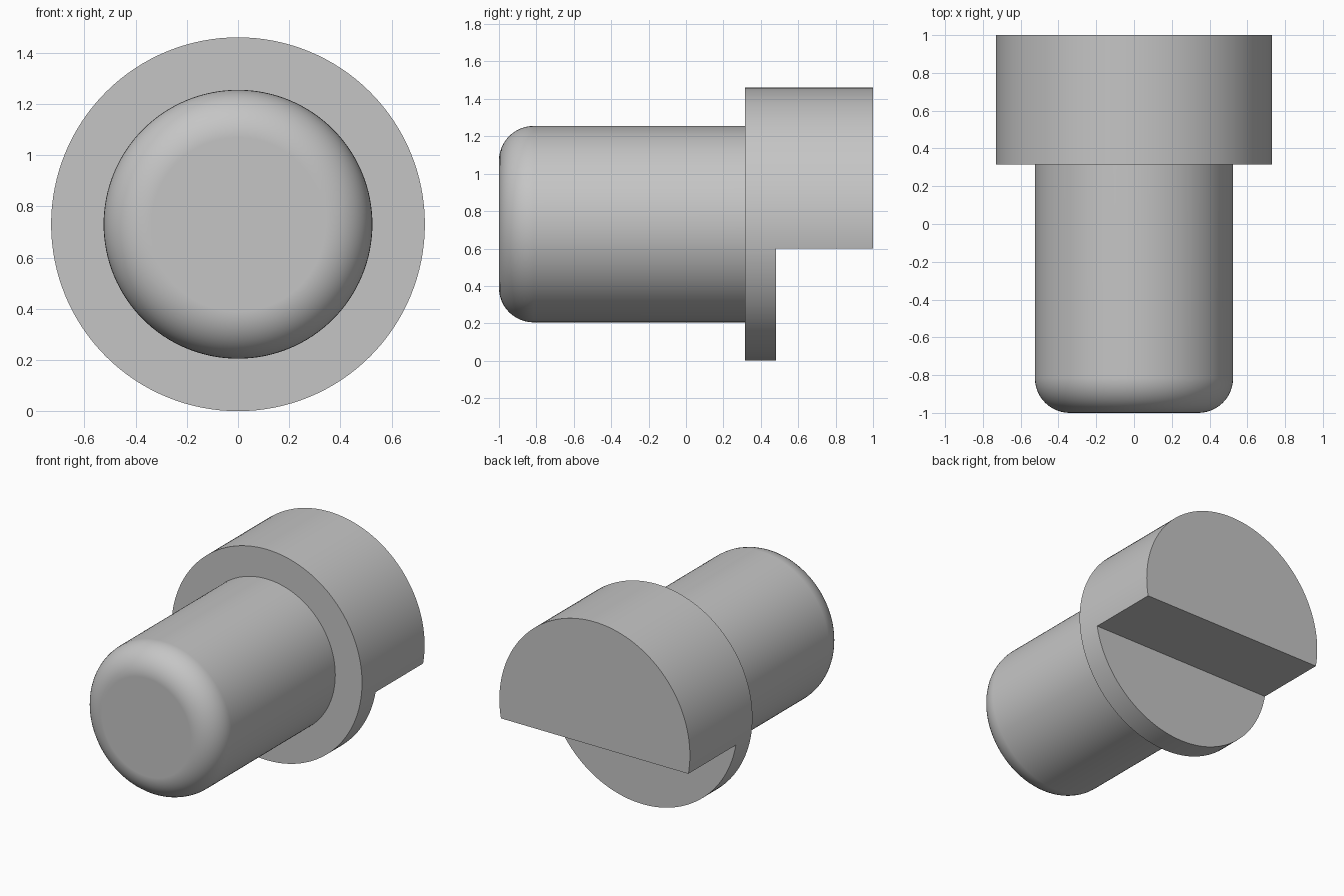
import bpy, bmesh, math
from mathutils import Vector, Matrix

if "Cube" in bpy.data.objects:
    bpy.data.objects.remove(bpy.data.objects["Cube"])

SEGMENTS = 128
AXIS_Z = 0.73          # height of the shared axis, equal to the head radius
HEAD_R, PIN_R, FILLET = 0.73, 0.525, 0.185
HEAD_FRONT, NOTCH_FRONT, BACK = 0.315, 0.48, 1.0
NOTCH_TOP = 0.6

grey = bpy.data.materials.new("plain grey")
grey.use_nodes = True
colour = (0.56, 0.56, 0.56, 1)
grey.diffuse_color = colour
grey.node_tree.nodes["Principled BSDF"].inputs["Base Color"].default_value = colour


def lathe(name, profile):
    """Revolve (radius, y) points about the lengthwise axis and cap both ends."""
    bm = bmesh.new()
    rings = []
    for r, y in profile:
        angles = [2 * math.pi * i / SEGMENTS for i in range(SEGMENTS)]
        rings.append([bm.verts.new((r * math.cos(a), y, AXIS_Z + r * math.sin(a)))
                      for a in angles])
    for a, b in zip(rings, rings[1:]):
        for i in range(SEGMENTS):
            j = (i + 1) % SEGMENTS
            bm.faces.new((a[i], a[j], b[j], b[i]))
    bm.faces.new(rings[0])
    bm.faces.new(rings[-1])
    bmesh.ops.recalc_face_normals(bm, faces=bm.faces[:])
    mesh = bpy.data.meshes.new(name)
    bm.to_mesh(mesh)
    bm.free()
    mesh.materials.append(grey)
    obj = bpy.data.objects.new(name, mesh)
    bpy.context.collection.objects.link(obj)
    return obj


def activate(obj):
    bpy.ops.object.select_all(action='DESELECT')
    obj.select_set(True)
    bpy.context.view_layer.objects.active = obj


# Pin with a rounded front rim, its back end sunk into the head
rim = []
for i in range(13):
    a = math.pi / 2 * i / 12
    rim.append((PIN_R - FILLET + FILLET * math.sin(a), -1 + FILLET - FILLET * math.cos(a)))
pin = lathe("pin", rim + [(PIN_R, HEAD_FRONT + 0.05)])

# Round head
head = lathe("notched_head", [(HEAD_R, HEAD_FRONT), (HEAD_R, BACK)])

# Notch below the back half of the head
bpy.ops.mesh.primitive_cube_add(size=1)
cutter = bpy.context.object
cutter.name = "notch_cutter"
cutter.hide_render = True
cutter.scale = (2, 1, 1)
cutter.location = (0, NOTCH_FRONT + 0.5, NOTCH_TOP - 0.5)
cutter.location.z -= 0.0
cutter.scale.z = 1.0 + 0.4
cutter.location.z = NOTCH_TOP - cutter.scale.z / 2
cutter.data.materials.append(grey)
notch = head.modifiers.new("notch", 'BOOLEAN')
notch.operation = 'DIFFERENCE'
notch.solver = 'EXACT'
notch.object = cutter
activate(head)
bpy.ops.object.modifier_apply(modifier=notch.name)
bpy.data.objects.remove(cutter)

# Smooth round walls with crisp edges
for obj in (pin, head):
    activate(obj)
    bpy.ops.object.shade_smooth_by_angle(angle=math.radians(30))
    weighted = obj.modifiers.new("even_shading", 'WEIGHTED_NORMAL')
    weighted.keep_sharp = True
